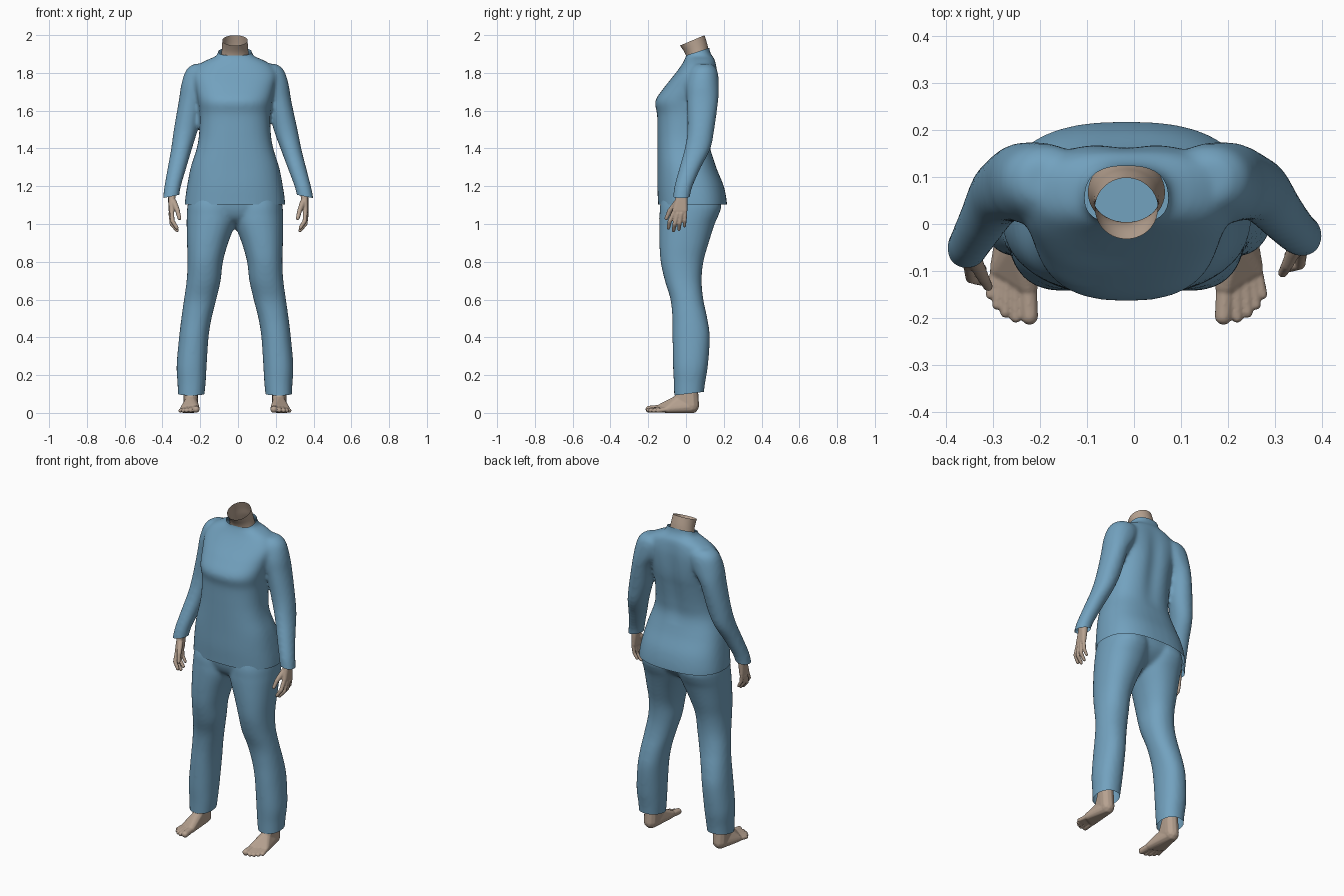
import bpy, bmesh, math
from mathutils import Vector

if "Cube" in bpy.data.objects:
    bpy.data.objects.remove(bpy.data.objects["Cube"])

CX = -0.016          # body's mirror plane
STEPS, SIDES = 5, 40


def material(name, rgb):
    m = bpy.data.materials.new(name)
    m.diffuse_color = (*rgb, 1)
    m.use_nodes = True
    m.node_tree.nodes["Principled BSDF"].inputs["Base Color"].default_value = m.diffuse_color
    return m


BLUE = material("blue cloth", (0.17, 0.36, 0.52))
SKIN = material("skin", (0.47, 0.36, 0.28))


def spline(rings):
    """Catmull-Rom interpolation of ring tuples."""
    out = []
    for i in range(len(rings) - 1):
        p = [rings[max(0, min(len(rings) - 1, i + k))] for k in (-1, 0, 1, 2)]
        for s in range(STEPS):
            t = s / STEPS
            out.append([0.5 * (2 * b + (c - a) * t + (2 * a - 5 * b + 4 * c - d) * t * t
                               + (3 * b - a - 3 * c + d) * t ** 3)
                        for a, b, c, d in zip(*p)])
    return out + [list(rings[-1])]


def loft(bm, rings, power=2.0, place=lambda p: p, caps=True, tilt=None):
    """Rings are (z, x0, x1, y0, y1) boxes around a superellipse."""
    loops = []
    for z, x0, x1, y0, y1 in spline(rings):
        loop = []
        for k in range(SIDES):
            a = 2 * math.pi * k / SIDES
            c, s = math.cos(a), math.sin(a)
            dx = math.copysign(abs(c) ** (2 / power), c) * (x1 - x0) / 2
            dy = math.copysign(abs(s) ** (2 / power), s) * (y1 - y0) / 2
            dz = tilt * dy if tilt else 0
            loop.append(bm.verts.new(place(Vector(((x0 + x1) / 2 + dx, (y0 + y1) / 2 + dy, z + dz)))))
        loops.append(loop)
    for a, b in zip(loops, loops[1:]):
        for k in range(SIDES):
            j = (k + 1) % SIDES
            bm.faces.new((a[k], a[j], b[j], b[k]))
    if caps:
        bm.faces.new(loops[0])
        bm.faces.new(loops[-1])


def hull(bm, balls, place):
    """Convex skin around balls given as (x, y, z, radius)."""
    tmp = bmesh.new()
    for x, y, z, r in balls:
        res = bmesh.ops.create_icosphere(tmp, subdivisions=2, radius=r)
        c = place(Vector((x, y, z)))
        for v in res["verts"]:
            v.co += c
    res = bmesh.ops.convex_hull(tmp, input=tmp.verts)
    drop = {g for g in res["geom_interior"] if isinstance(g, bmesh.types.BMVert)}
    bmesh.ops.delete(tmp, geom=list(drop), context='VERTS')
    me = bpy.data.meshes.new("tmp")
    tmp.to_mesh(me)
    tmp.free()
    bm.from_mesh(me)
    bpy.data.meshes.remove(me)


def cut(bm, point, normal, keep_out):
    """Open the mesh along a plane, only where keep_out(center) is true."""
    faces = [f for f in bm.faces if keep_out(f.calc_center_median())]
    geom = set(faces)
    for f in faces:
        geom.update(f.verts)
        geom.update(f.edges)
    bmesh.ops.bisect_plane(bm, geom=list(geom), plane_co=point, plane_no=normal, clear_outer=True)


def finish(bm, name, mat, voxel=0, rounds=0, shape=None, cuts=()):
    """Fuse parts with a voxel remesh, soften, reshape and cut openings."""
    bmesh.ops.recalc_face_normals(bm, faces=bm.faces)
    me = bpy.data.meshes.new(name)
    bm.to_mesh(me)
    bm.free()
    ob = bpy.data.objects.new(name, me)
    bpy.context.collection.objects.link(ob)
    if voxel:
        rm = ob.modifiers.new("fuse", 'REMESH')
        rm.mode = 'VOXEL'
        rm.voxel_size = voxel
        sm = ob.modifiers.new("soften", 'SMOOTH')
        sm.factor, sm.iterations = 0.5, rounds
        dg = bpy.context.evaluated_depsgraph_get()
        me = bpy.data.meshes.new_from_object(ob.evaluated_get(dg))
        ob.modifiers.clear()
        ob.data = me
    b = bmesh.new()
    b.from_mesh(me)
    if shape:
        for v in b.verts:
            shape(v.co)
    for c in cuts:
        cut(b, *c)
    for f in b.faces:
        f.smooth = True
        f.material_index = 0
    b.to_mesh(me)
    b.free()
    me.materials.clear()
    me.materials.append(mat)
    return ob


def side(right):
    """Left-side coordinates to either side of the body."""
    return (lambda p: Vector((2 * CX - p.x, p.y, p.z))) if right else (lambda p: p)


def arm_side(right):
    """As side(), but the arms hang slightly differently."""
    def place(p):
        t = max(0, min(1.1, (1.7 - p.z) / 0.55)) ** 1.5
        if right:
            return Vector((2 * CX - p.x + 0.033 * t, p.y + 0.012 * t, p.z))
        return Vector((p.x, p.y - 0.013 * t, p.z))
    return place


def mid(z, half, y0, y1):
    return (z, CX - half, CX + half, y0, y1)


# Shirt: torso and sleeves
TORSO = [mid(1.03, .268, -.145, .215), mid(1.11, .266, -.148, .217), mid(1.2, .254, -.152, .2),
         mid(1.3, .234, -.152, .16), mid(1.4, .203, -.152, .132), mid(1.48, .19, -.152, .138),
         mid(1.58, .188, -.153, .155), mid(1.65, .196, -.163, .168), mid(1.72, .21, -.118, .172),
         mid(1.79, .222, -.062, .17), mid(1.84, .195, -.025, .162), mid(1.87, .145, -.008, .153),
         mid(1.89, .1, .0, .138), mid(1.92, .087, -.002, .125), mid(1.97, .086, -.004, .122)]
SLEEVE = [(1.848, -.235, -.14, .05, .135), (1.815, -.275, -.1, .018, .165), (1.74, -.3, -.12, .0, .174),
          (1.65, -.314, -.18, .005, .17), (1.5, -.34, -.213, .005, .147), (1.4, -.354, -.243, -.012, .125),
          (1.3, -.372, -.273, -.042, .072), (1.2, -.39, -.302, -.072, .025), (1.14, -.397, -.312, -.082, .008),
          (1.08, -.402, -.32, -.09, .0)]


def spine(co):
    if co.y > .08 and 1.35 < co.z < 1.88:
        co.y -= .015 * math.exp(-((co.x - CX) / .05) ** 2) * math.sin(math.pi * (co.z - 1.35) / .53)


bm = bmesh.new()
loft(bm, TORSO, 2.5)
for r in (False, True):
    loft(bm, SLEEVE, 2.1, arm_side(r))
finish(bm, "shirt", BLUE, .01, 10, spine, [
    (Vector((0, .06, 1.912)), Vector((0, -.33, 1)), lambda c: c.z > 1.85 and abs(c.x - CX) < .13),
    (Vector((0, 0, 1.102)), Vector((0, 0, -1)), lambda c: c.z < 1.2 and abs(c.x - CX) < .279),
    (Vector((-.354, 0, 1.146)), Vector((.2, 0, -1)), lambda c: c.z < 1.25 and c.x - CX < -.281),
    (Vector((.355, 0, 1.146)), Vector((-.2, 0, -1)), lambda c: c.z < 1.25 and c.x - CX > .281)])

# Trousers: hips and legs
HIPS = [mid(.99, .05, -.05, .05), mid(1.03, .19, -.11, .125), mid(1.1, .24, -.136, .175), mid(1.2, .235, -.135, .165)]
LEG = [(1.17, -.25, -.01, -.12, .165), (1.1, -.267, -.008, -.137, .187), (1.05, -.271, -.008, -.14, .174),
       (1.0, -.272, -.015, -.142, .152), (.9, -.27, -.052, -.141, .12), (.8, -.267, -.08, -.134, .092),
       (.7, -.272, -.092, -.112, .083), (.6, -.286, -.115, -.082, .092), (.5, -.3, -.14, -.072, .113),
       (.4, -.312, -.156, -.071, .126), (.25, -.325, -.166, -.069, .116), (.15, -.32, -.172, -.064, .1),
       (.04, -.316, -.184, -.062, .088)]
bm = bmesh.new()
loft(bm, HIPS, 2.3)
for r in (False, True):
    loft(bm, LEG, 2.2, side(r))
finish(bm, "trousers", BLUE, .01, 8, None, [
    (Vector((0, 0, .1)), Vector((0, .12, -1)), lambda c: c.z < .2)])

# Neck: open tilted tube
bm = bmesh.new()
loft(bm, [mid(1.84, .082, -.005, .14), mid(1.89, .074, .004, .122), mid(1.93, .069, -.006, .112),
          mid(1.972, .067, -.032, .098)], 2, caps=False, tilt=.42)
finish(bm, "neck", SKIN)

# Hands: palm, fingers and thumb
FINGERS = [[(-.35, -.078, 1.06, .0125), (-.347, -.1, 1.015, .0115), (-.324, -.107, .98, .01)],
           [(-.355, -.058, 1.055, .0125), (-.351, -.074, 1.0, .0115), (-.322, -.08, .966, .01)],
           [(-.357, -.038, 1.055, .012), (-.351, -.047, 1.005, .011), (-.325, -.051, .972, .0095)],
           [(-.355, -.018, 1.06, .011), (-.35, -.02, 1.02, .01), (-.332, -.022, .99, .009)],
           [(-.34, -.06, 1.115, .017), (-.32, -.1, 1.07, .013), (-.31, -.118, 1.03, .0105)]]
PALM = [(-.35, -.072, 1.07, .015), (-.354, -.02, 1.07, .014), (-.35, -.052, 1.13, .019), (-.352, -.022, 1.13, .019)]
WRIST = [(-.35, -.052, 1.13, .018), (-.352, -.022, 1.13, .019), (-.352, -.03, 1.2, .028)]
for r, label in ((False, "left_hand"), (True, "right_hand")):
    bm = bmesh.new()
    hull(bm, PALM, arm_side(r))
    hull(bm, WRIST, arm_side(r))
    for f in FINGERS:
        for pair in zip(f, f[1:]):
            hull(bm, pair, arm_side(r))
    finish(bm, label, SKIN, .004, 3)

# Feet: heel, instep and toes
HEEL = [(-.25, .03, .038, .04), (-.25, .02, .18, .04), (-.248, -.035, .066, .033)]
SOLE = [(-.25, .03, .032, .036), (-.248, -.04, .062, .033), (-.227, -.13, .026, .024), (-.286, -.095, .02, .021)]
TOES = [[(-.226, -.13, .024, .02), (-.222, -.196, .019, .019)], [(-.25, -.13, .024, .014), (-.251, -.198, .014, .0125)],
        [(-.268, -.12, .022, .014), (-.273, -.188, .013, .012)], [(-.282, -.105, .02, .013), (-.291, -.172, .012, .011)],
        [(-.292, -.095, .018, .013), (-.305, -.15, .012, .011)]]


def flat_sole(co):
    co.z = max(co.z, 0)


for r, label in ((False, "left_foot"), (True, "right_foot")):
    bm = bmesh.new()
    for part in [HEEL, SOLE] + TOES:
        hull(bm, part, side(r))
    finish(bm, label, SKIN, .004, 3, flat_sole)
